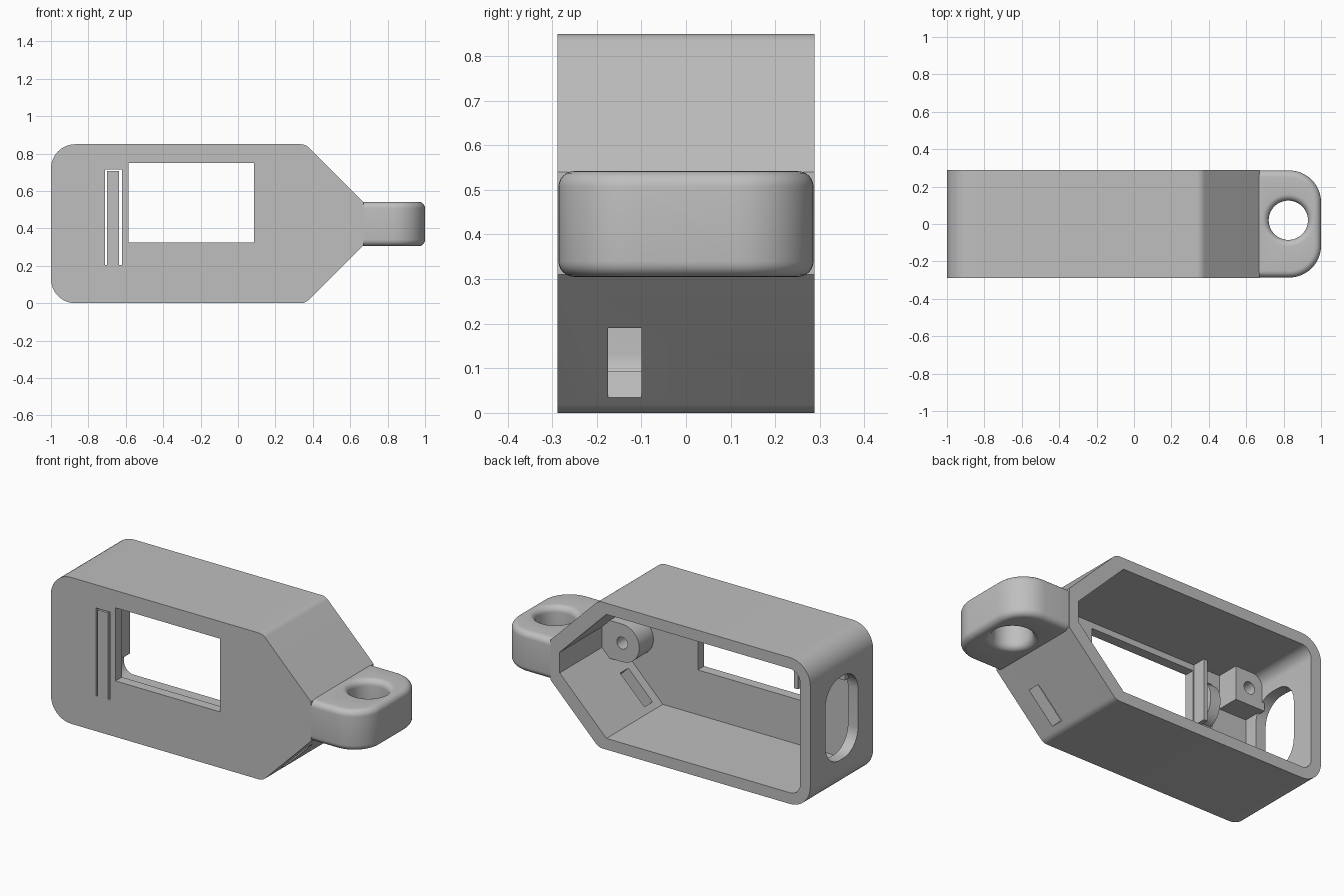
import bpy
import bmesh
from math import sin, cos, pi, radians
from mathutils import Vector

cube = bpy.data.objects.get("Cube")
if cube:
    bpy.data.objects.remove(cube, do_unlink=True)

grey = bpy.data.materials.new("plain grey")
grey.use_nodes = True
grey.diffuse_color = (0.52, 0.52, 0.52, 1)
grey.node_tree.nodes["Principled BSDF"].inputs["Base Color"].default_value = grey.diffuse_color


def finish(name, bm):
    """Turn a bmesh into a linked object."""
    bmesh.ops.recalc_face_normals(bm, faces=bm.faces)
    mesh = bpy.data.meshes.new(name)
    bm.to_mesh(mesh)
    bm.free()
    mesh.materials.append(grey)
    obj = bpy.data.objects.new(name, mesh)
    bpy.context.collection.objects.link(obj)
    return obj


def rounded(corners, steps=10):
    """Closed outline from (u, v, radius) corners."""
    out = []
    for i, (u, v, r) in enumerate(corners):
        p = Vector((u, v))
        if r == 0:
            out.append(p)
            continue
        a = (Vector(corners[i - 1][:2]) - p).normalized()
        b = (Vector(corners[(i + 1) % len(corners)][:2]) - p).normalized()
        half = a.angle(b) / 2
        centre = p + (a + b).normalized() * r / sin(half)
        start = p + a * r / (sin(half) / cos(half)) - centre
        end = p + b * r / (sin(half) / cos(half)) - centre
        sweep = start.angle(end)
        for k in range(steps + 1):
            t = sweep * k / steps
            out.append(centre + (start * sin(sweep - t) + end * sin(t)) / sin(sweep))
    return out


def prism(name, outline, lo, hi, axis="y"):
    """Extrude an outline along y (outline in x, z) or x (outline in y, z)."""
    bm = bmesh.new()
    rings = []
    for t in (lo, hi):
        rings.append([bm.verts.new((u, t, v) if axis == "y" else (t, u, v)) for u, v in outline])
    n = len(outline)
    for ring in rings:
        bm.faces.new(ring)
    for i in range(n):
        j = (i + 1) % n
        bm.faces.new((rings[0][i], rings[0][j], rings[1][j], rings[1][i]))
    return finish(name, bm)


def rect(u0, u1, v0, v1):
    return [(u0, v0), (u1, v0), (u1, v1), (u0, v1)]


def circle(u, v, r, n=32):
    return [(u + r * cos(2 * pi * i / n), v + r * sin(2 * pi * i / n)) for i in range(n)]


def cut(obj, cutter):
    """Subtract the cutter, then discard it."""
    mod = obj.modifiers.new("cut", "BOOLEAN")
    mod.operation = "DIFFERENCE"
    mod.solver = "EXACT"
    mod.object = cutter
    cutter.hide_render = True
    bpy.context.view_layer.objects.active = obj
    bpy.ops.object.modifier_apply(modifier=mod.name)
    bpy.data.objects.remove(cutter, do_unlink=True)


FRONT, BACK, INNER = -0.288, 0.288, -0.23
MID = 0.425
TOP = 2 * MID

# Housing shell, open at the back
outer = [(-1, 0, 0.13), (0.36, 0, 0.06), (0.67, 0.31, 0), (0.67, 0.54, 0),
         (0.36, TOP, 0.06), (-1, TOP, 0.13)]
inner = [(-0.935, 0.065, 0.065), (0.31, 0.065, 0), (0.61, 0.365, 0), (0.61, 0.485, 0),
         (0.31, 0.785, 0), (-0.935, 0.785, 0.065)]
housing = prism("housing", rounded(outer), FRONT, BACK)
cut(housing, prism("cavity_cutter", rounded(inner), INNER, 0.4))

# Display window
cut(housing, prism("window_cutter", rect(-0.585, 0.085, 0.325, 0.75), -0.4, -0.15))

# U-shaped slit that frees the springy button tongue
slit = [(-0.71, 0.205), (-0.70, 0.205), (-0.70, 0.707), (-0.635, 0.707),
        (-0.635, 0.205), (-0.62, 0.205), (-0.62, 0.715), (-0.71, 0.715)]
cut(housing, prism("slit_cutter", slit, -0.4, -0.2))

# Rounded opening in the end wall
port = [(-0.15, 0.185, 0.13), (0.15, 0.185, 0.13), (0.15, 0.665, 0.13), (-0.15, 0.665, 0.13)]
cut(housing, prism("port_cutter", rounded(port), -1.2, -0.85, "x"))

# Slot through the lower sloping wall
slope_slot = [(0.425, 0.005), (0.58, 0.16), (0.42, 0.32), (0.265, 0.165)]
cut(housing, prism("slope_slot_cutter", slope_slot, -0.175, -0.10))

# Screw boss at the narrow end
boss_arc = [(0.48 + 0.11 * cos(a), MID + 0.11 * sin(a))
            for a in (pi / 2 + pi * i / 20 for i in range(21))]
end_boss = prism("end_boss", boss_arc + [(0.63, MID - 0.11), (0.63, MID + 0.11)], -0.25, -0.10)
cut(end_boss, prism("end_hole_cutter", circle(0.48, MID, 0.035), -0.22, 0))

# Screw block in the upper corner
corner_block = prism("corner_block", rect(-0.95, -0.76, 0.59, 0.80), -0.25, -0.10)
cut(corner_block, prism("corner_hole_cutter", circle(-0.85, 0.69, 0.035), -0.22, 0))

# Curved pusher behind the tongue, and a stiffening rib beside it
pusher_arc = [(-0.24 + 0.09 * sin(a), 0.58 - 0.12 * cos(a)) for a in (pi * i / 16 for i in range(17))]
pusher = prism("button_pusher", pusher_arc, -0.70, -0.635, "x")
rib = prism("window_rib", rect(-0.615, -0.59, 0.43, 0.79), -0.25, -0.15)


def make_tab():
    """Lug with softened rims around its outline and its eyelet."""
    r, low, high = 0.035, 0.305, 0.542
    eye, eye_radius = (0.825, 0.02), 0.105
    corners = [(0.83, -0.116, 0.135, -90), (0.83, 0.116, 0.135, 0),
               (0.665, 0.251, 0, 90), (0.665, -0.251, 0, 180)]
    steps = 12
    samples = [(x, y, rad, radians(a + 90 * k / steps))
               for x, y, rad, a in corners for k in range(steps + 1)]
    n = len(samples)
    # Rim section from bottom to top: outward reach and height
    section = []
    for base, start in ((low + r, -90), (high - r, 0)):
        for k in range(7):
            a = radians(start + 15 * k)
            section.append((r * cos(a), base + r * sin(a)))
    bm = bmesh.new()
    rings = []
    for reach, z in section:
        rings.append([bm.verts.new((x + (rad + reach) * cos(a), y + (rad + reach) * sin(a), z))
                      for x, y, rad, a in samples])
    for reach, z in reversed(section):
        hole = eye_radius + r - reach
        rings.append([bm.verts.new((eye[0] + hole * sin(2 * pi * i / n),
                                    eye[1] - hole * cos(2 * pi * i / n), z)) for i in range(n)])
    for a, b in zip(rings, rings[1:] + rings[:1]):
        for i in range(n):
            j = (i + 1) % n
            bm.faces.new((a[i], a[j], b[j], b[i]))
    bmesh.ops.remove_doubles(bm, verts=bm.verts, dist=0.0001)
    return finish("lanyard_tab", bm)


tab = make_tab()

# Smooth the rounded faces, keep the edges crisp
bpy.ops.object.select_all(action="DESELECT")
for part in (housing, end_boss, corner_block, pusher, rib, tab):
    part.select_set(True)
bpy.context.view_layer.objects.active = housing
bpy.ops.object.shade_smooth_by_angle(angle=radians(30))
